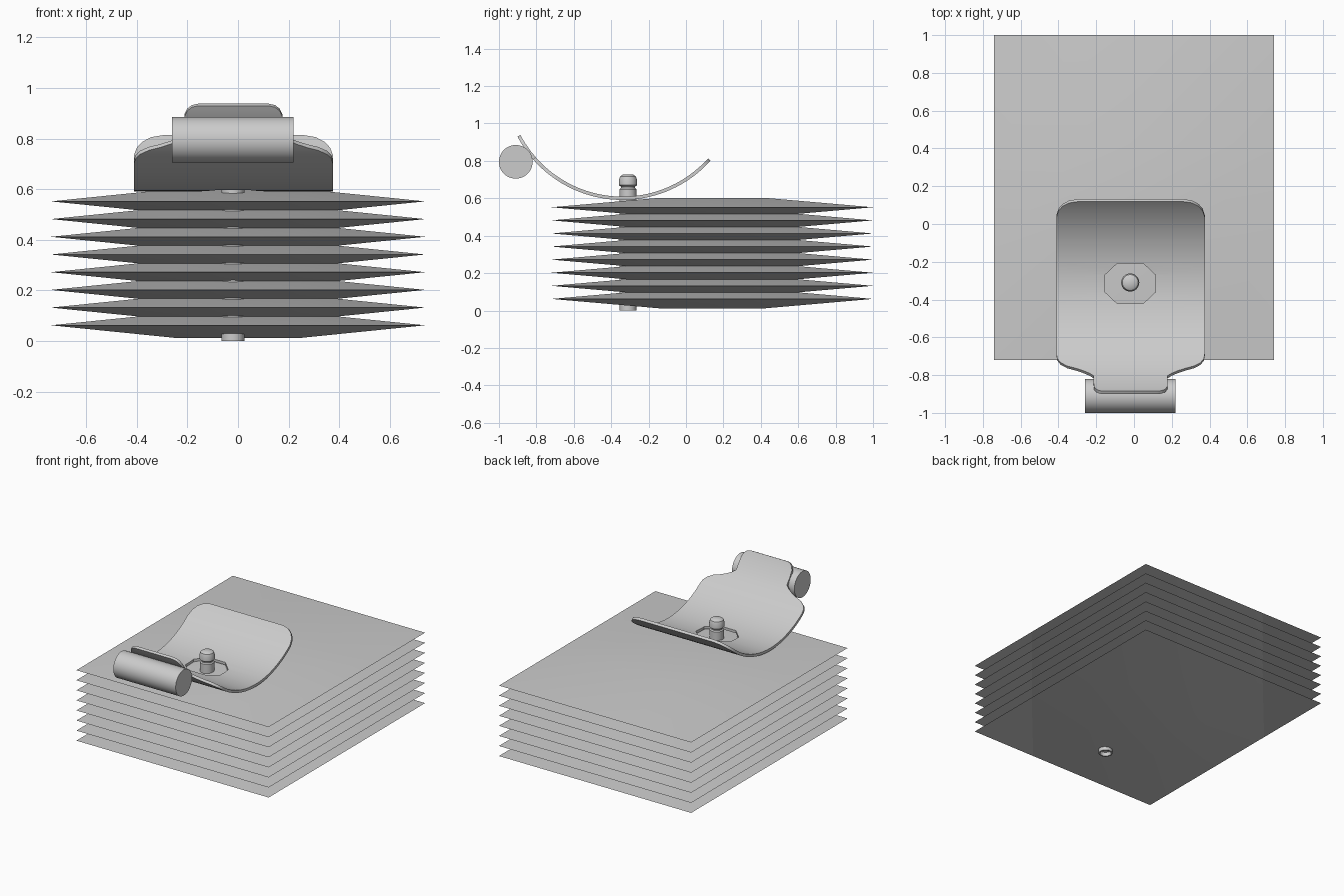
import bpy, bmesh, math

if "Cube" in bpy.data.objects:
    bpy.data.objects.remove(bpy.data.objects["Cube"])


def finish(name, bm, smooth=True):
    bmesh.ops.recalc_face_normals(bm, faces=bm.faces)
    me = bpy.data.meshes.new(name)
    bm.to_mesh(me)
    bm.free()
    ob = bpy.data.objects.new(name, me)
    bpy.context.collection.objects.link(ob)
    activate(ob)
    if smooth:
        bpy.ops.object.shade_smooth_by_angle(angle=math.radians(35))
    return ob


def activate(ob):
    bpy.ops.object.select_all(action='DESELECT')
    bpy.context.view_layer.objects.active = ob
    ob.select_set(True)


def lathe(name, profile, x, y, seg=32):
    bm = bmesh.new()
    vs = [bm.verts.new((x + r, y, z)) for r, z in profile]
    es = [bm.edges.new(p) for p in zip(vs, vs[1:])]
    bmesh.ops.spin(bm, geom=vs + es, cent=(x, y, 0), axis=(0, 0, 1),
                   angle=2 * math.pi, steps=seg, use_duplicate=False)
    bmesh.ops.remove_doubles(bm, verts=bm.verts, dist=1e-5)
    return finish(name, bm)


# pillow-shaped sheets: 3x3 grid above and below a knife-thin rim
def sheet(name, z):
    bm = bmesh.new()
    for side in (1, -1):
        g = [[bm.verts.new((-0.74 + 1.48 * i / 3, -0.72 + 1.72 * j / 3,
                            z + (side * 0.05 if 0 < i < 3 and 0 < j < 3 else 0)))
              for j in range(4)] for i in range(4)]
        for i in range(3):
            for j in range(3):
                bm.faces.new((g[i][j], g[i + 1][j], g[i + 1][j + 1], g[i][j + 1]))
    bmesh.ops.remove_doubles(bm, verts=bm.verts, dist=1e-5)
    return finish(name, bm)


for k in range(8):
    sheet(f"sheet_{k + 1}", 0.062 + 0.07 * k)

# post through the stack, hollow at the foot, domed cap at the top
PX, PY = -0.02, -0.31
lathe("post", [(0, 0.028), (0.036, 0.028), (0.036, 0), (0.045, 0), (0.045, 0.648),
               (0.038, 0.655), (0.038, 0.662), (0.048, 0.67), (0.048, 0.70),
               (0.042, 0.717), (0.028, 0.726), (0, 0.728)], PX, PY)

# curved clip plate: rows of (y, half width) laid on a circular arc
CX, CY, CZ, R = -0.018, -0.34, 1.225, 0.625
rows = [(0.125, 0.28), (0.118, 0.325), (0.10, 0.36), (0.075, 0.382), (0.04, 0.393)]
rows += [(0.04 - 0.73 * i / 24, 0.393) for i in range(1, 25)]
rows += [(-0.718, 0.388), (-0.74, 0.37), (-0.758, 0.335), (-0.77, 0.29), (-0.783, 0.25),
         (-0.797, 0.217), (-0.81, 0.196), (-0.84, 0.196), (-0.868, 0.194),
         (-0.882, 0.183), (-0.89, 0.165), (-0.893, 0.14)]
bm = bmesh.new()
prev = None
for y, w in rows:
    z = CZ - math.sqrt(R * R - (y - CY) ** 2)
    cur = [bm.verts.new((CX + s * w, y, z)) for s in (-1, 1)]
    if prev:
        bm.faces.new((prev[0], prev[1], cur[1], cur[0]))
    prev = cur
clip = finish("clip_plate", bm, False)
sol = clip.modifiers.new("thickness", 'SOLIDIFY')
sol.thickness, sol.offset = 0.018, 0

# eight-sided hole around the post
bm = bmesh.new()
hole = [(sx * a, sy * b) for sx, sy, a, b in
        [(1, 1, .07, .105), (1, 1, .134, .045), (1, -1, .134, .045), (1, -1, .07, .105),
         (-1, -1, .07, .105), (-1, -1, .134, .045), (-1, 1, .134, .045), (-1, 1, .07, .105)]]
f = bm.faces.new([bm.verts.new((PX + x, -0.315 + y, 0.5)) for x, y in hole])
top = bmesh.ops.extrude_face_region(bm, geom=[f])['geom']
bmesh.ops.translate(bm, vec=(0, 0, 0.3), verts=[v for v in top if isinstance(v, bmesh.types.BMVert)])
cutter = finish("hole_cutter", bm, False)
cutter.hide_render = True
cut = clip.modifiers.new("hole", 'BOOLEAN')
cut.operation, cut.solver, cut.object = 'DIFFERENCE', 'EXACT', cutter
activate(clip)
bpy.ops.object.modifier_apply(modifier="thickness")
bpy.ops.object.modifier_apply(modifier="hole")
bpy.data.objects.remove(cutter)
bpy.ops.object.shade_smooth_by_angle(angle=math.radians(35))

# roller at the front of the clip tab
bpy.ops.mesh.primitive_cylinder_add(vertices=48, radius=0.09, depth=0.48,
                                    location=(-0.02, -0.91, 0.795),
                                    rotation=(0, math.pi / 2, 0))
bpy.context.object.name = "roller"
bpy.ops.object.shade_smooth_by_angle(angle=math.radians(35))
